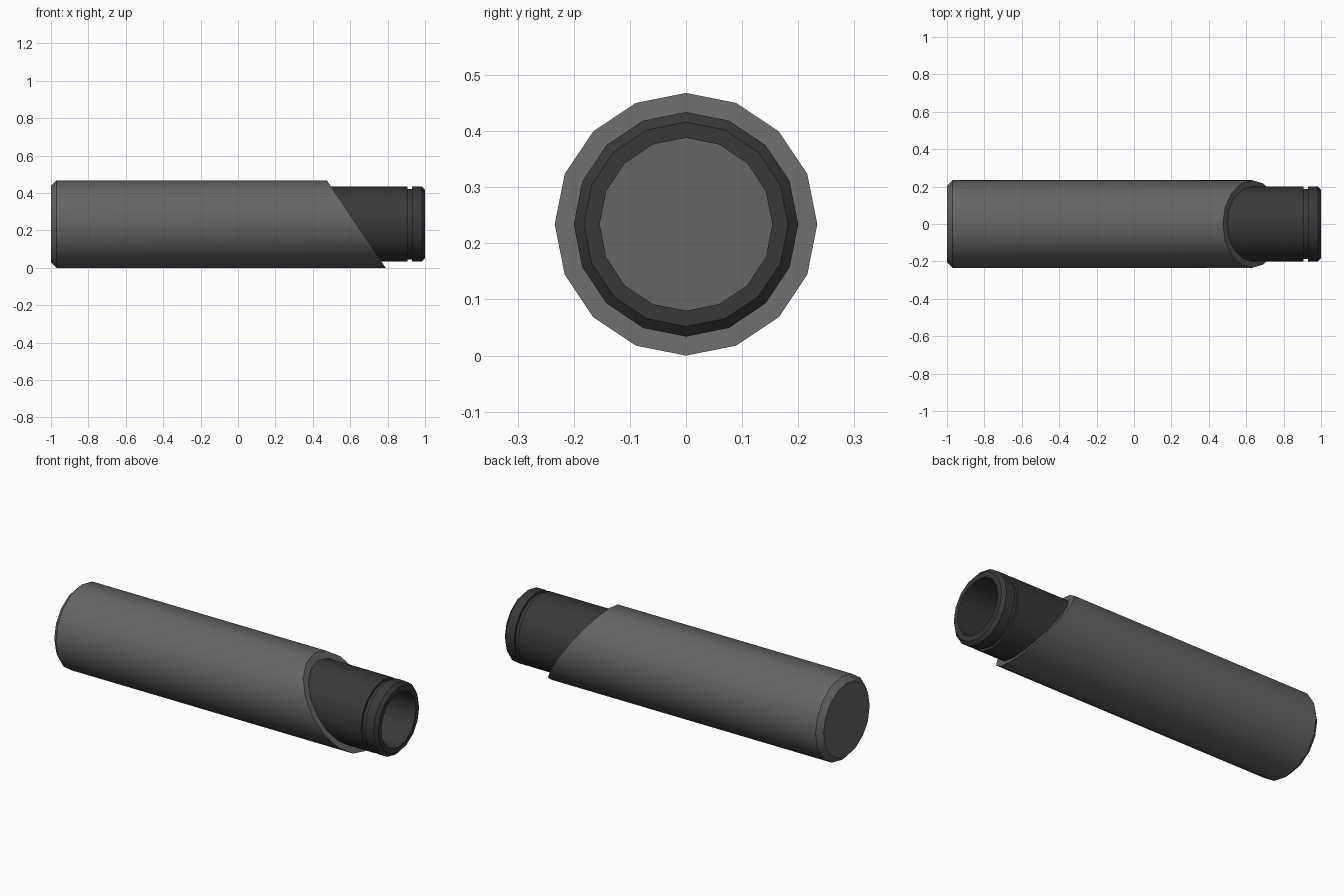
import bpy, bmesh, math

if "Cube" in bpy.data.objects:
    bpy.data.objects.remove(bpy.data.objects["Cube"])

SIDES = 16
AXIS_Z = 0.234
CUT = "cut"  # profile points lying on the slanted mouth


def material(name, value):
    m = bpy.data.materials.new(name)
    m.diffuse_color = (value, value, value, 1)
    m.use_nodes = True
    m.node_tree.nodes["Principled BSDF"].inputs["Base Color"].default_value = m.diffuse_color
    return m


def slant_x(z):
    return 0.475 + (2 * AXIS_Z - z) * 0.672


def lathe(name, profile, mat, closed=False):
    """Revolve (x, radius) points around the long axis."""
    bm = bmesh.new()
    rings = []
    for x, r in profile:
        ring = []
        for i in range(SIDES if r > 0 else 1):
            a = math.tau * i / SIDES
            z = AXIS_Z + r * math.sin(a)
            ring.append(bm.verts.new((slant_x(z) if x == CUT else x, r * math.cos(a), z)))
        rings.append(ring)
    pairs = list(zip(rings, rings[1:]))
    if closed:
        pairs.append((rings[-1], rings[0]))
    for a, b in pairs:
        for i in range(SIDES):
            j = (i + 1) % SIDES
            if len(a) == 1:
                bm.faces.new((a[0], b[j], b[i]))
            elif len(b) == 1:
                bm.faces.new((a[i], a[j], b[0]))
            else:
                bm.faces.new((a[i], a[j], b[j], b[i]))
    bmesh.ops.recalc_face_normals(bm, faces=bm.faces)
    mesh = bpy.data.meshes.new(name)
    bm.to_mesh(mesh)
    bm.free()
    mesh.materials.append(mat)
    obj = bpy.data.objects.new(name, mesh)
    bpy.context.collection.objects.link(obj)
    bpy.ops.object.select_all(action="DESELECT")
    obj.select_set(True)
    bpy.context.view_layer.objects.active = obj
    bpy.ops.object.shade_smooth_by_angle(angle=math.radians(30))
    return obj


# Outer sleeve: chamfered closed back, slanted open mouth
lathe("outer_sleeve", [
    (-1.0, 0), (-1.0, 0.205), (-0.97, 0.234), (CUT, 0.234),
    (CUT, 0.20), (-0.95, 0.20), (-0.95, 0),
], material("sleeve_grey", 0.13))

# Inner tube: hollow, with a shallow groove and chamfered lip
lathe("inner_tube", [
    (-0.95, 0.20), (0.905, 0.20), (0.905, 0.188), (0.93, 0.188),
    (0.93, 0.20), (0.983, 0.20), (1.0, 0.182), (1.0, 0.154), (-0.95, 0.154),
], material("tube_dark", 0.04), closed=True)
